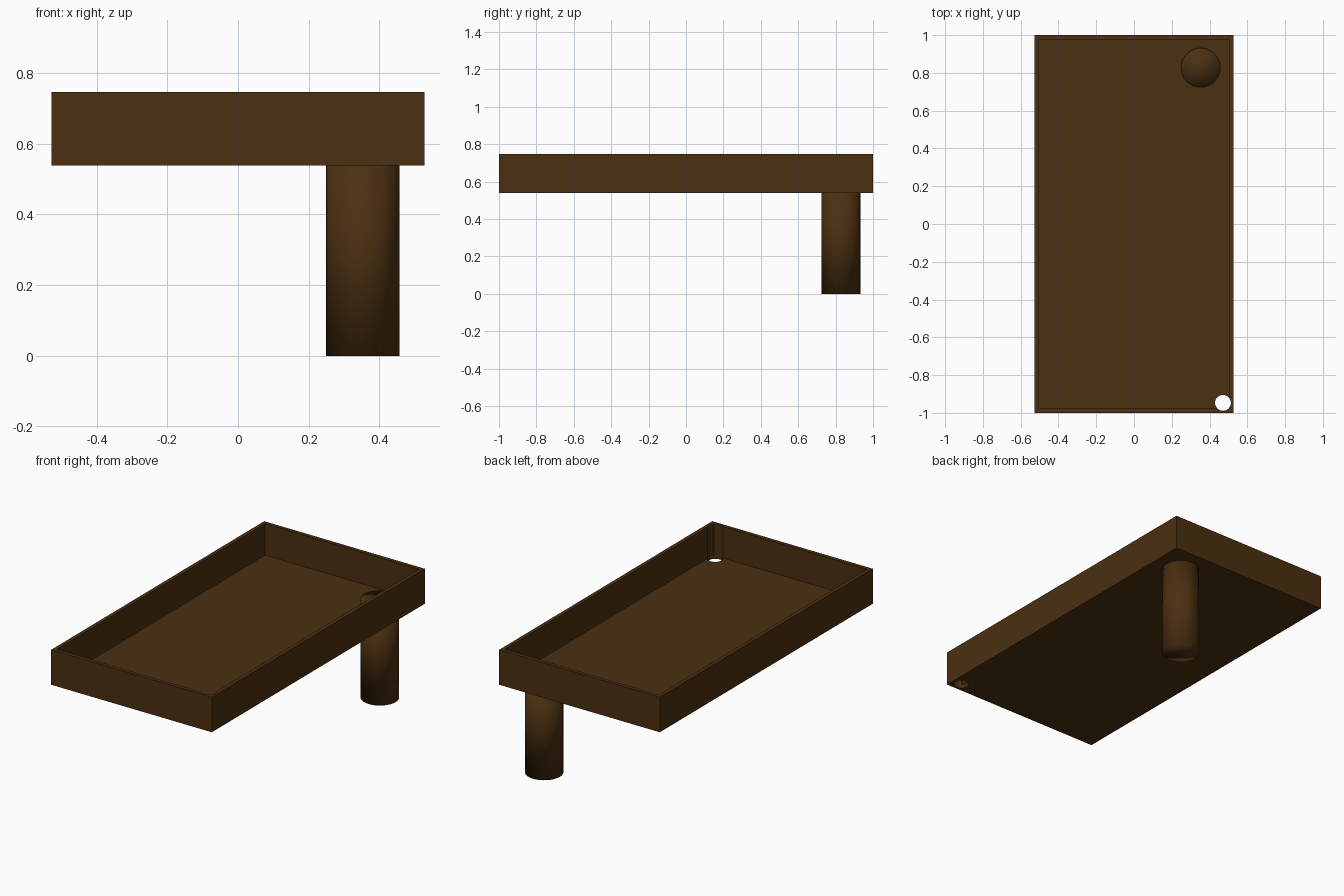
import bpy, bmesh

if "Cube" in bpy.data.objects:
    bpy.data.objects.remove(bpy.data.objects["Cube"])

W, L = 0.528, 1.0            # half width and half length of the tray
Z0, Z1 = 0.538, 0.746        # tray underside and rim
WALL, FLOOR = 0.032, 0.559   # wall thickness and height of the inner floor

brown = bpy.data.materials.new("dark_brown")
brown.diffuse_color = (0.07, 0.029, 0.0055, 1)
brown.use_nodes = True
brown.node_tree.nodes["Principled BSDF"].inputs["Base Color"].default_value = brown.diffuse_color


def cylinder(name, x, y, r, z0, z1, sides):
    bpy.ops.mesh.primitive_cylinder_add(
        vertices=sides, radius=r, depth=z1 - z0, location=(x, y, (z0 + z1) / 2))
    ob = bpy.context.object
    ob.name = name
    ob.data.materials.append(brown)
    return ob


# Tray: a box with its top inset and pushed down to form rim and floor
bpy.ops.mesh.primitive_cube_add(size=2, location=(0, 0, (Z0 + Z1) / 2))
tray = bpy.context.object
tray.name = "tray"
tray.scale = (W, L, (Z1 - Z0) / 2)
bpy.ops.object.transform_apply(location=True, scale=True)
tray.data.materials.append(brown)
bm = bmesh.new()
bm.from_mesh(tray.data)
top = [f for f in bm.faces if f.normal.z > 0.9]
bmesh.ops.inset_region(bm, faces=top, thickness=WALL)
inner = bmesh.ops.extrude_face_region(bm, geom=top)
verts = [g for g in inner["geom"] if isinstance(g, bmesh.types.BMVert)]
bmesh.ops.delete(bm, geom=[f for f in top if f.is_valid], context="FACES_ONLY")
bmesh.ops.translate(bm, verts=verts, vec=(0, 0, FLOOR - Z1))
bmesh.ops.recalc_face_normals(bm, faces=bm.faces)
bm.to_mesh(tray.data)
bm.free()

# Drain hole through the front right corner, biting into both walls
cutter = cylinder("drain_cutter", 0.471, -0.947, 0.042, 0.4, 0.9, 32)
cutter.hide_render = True
mod = tray.modifiers.new("drain_hole", "BOOLEAN")
mod.operation = "DIFFERENCE"
mod.solver = "EXACT"
mod.object = cutter
bpy.ops.object.select_all(action="DESELECT")
tray.select_set(True)
bpy.context.view_layer.objects.active = tray
bpy.ops.object.modifier_apply(modifier=mod.name)
bpy.data.objects.remove(cutter)
bpy.ops.object.shade_smooth_by_angle()

# Single leg, its top standing slightly proud of the tray floor
leg = cylinder("leg", 0.353, 0.828, 0.104, 0.0, 0.588, 32)
bpy.ops.object.shade_smooth()
